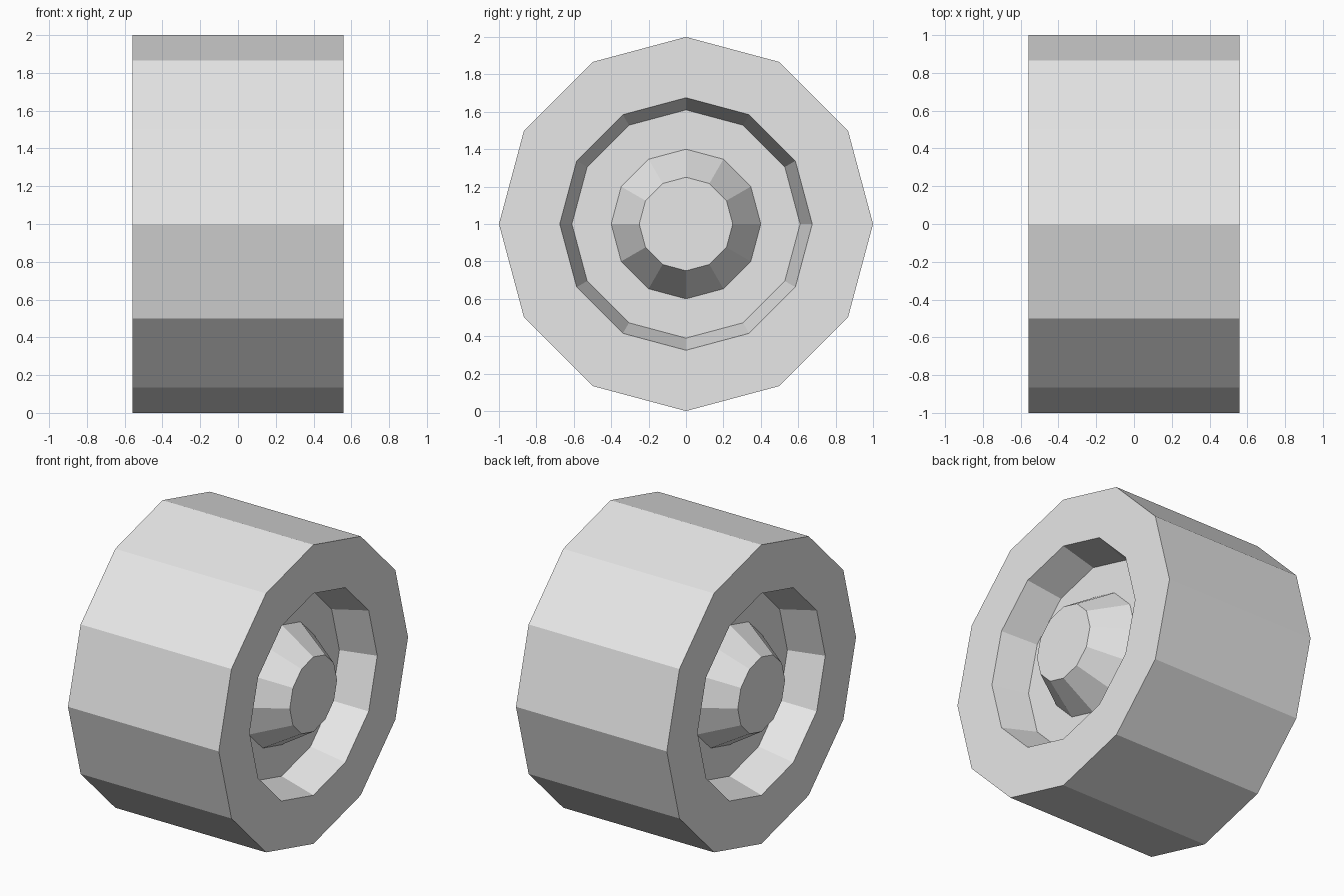
import bpy
import bmesh
from math import sin, cos, tau

SIDES = 12
HALF_WIDTH = 0.558
FLOOR = HALF_WIDTH - 0.235   # axial position of the recessed rim disc

cube = bpy.data.objects.get("Cube")
if cube:
    bpy.data.objects.remove(cube)

grey = bpy.data.materials.new("light_grey")
grey.use_nodes = True
grey.diffuse_color = (0.8, 0.8, 0.8, 1)
grey.node_tree.nodes["Principled BSDF"].inputs["Base Color"].default_value = (0.8, 0.8, 0.8, 1)


def lathe(name, profile, closed=False):
    """Turn (x, radius) points around the wheel axle; a zero radius is capped."""
    bm = bmesh.new()
    rings = []
    for x, r in profile:
        rings.append([bm.verts.new((x, r * sin(tau * i / SIDES), 1 + r * cos(tau * i / SIDES)))
                      for i in range(SIDES)])
    pairs = list(zip(rings, rings[1:]))
    if closed:
        pairs.append((rings[-1], rings[0]))
    for a, b in pairs:
        for i in range(SIDES):
            j = (i + 1) % SIDES
            bm.faces.new((a[i], a[j], b[j], b[i]))
    if not closed:
        bm.faces.new(rings[0])
        bm.faces.new(rings[-1])
    bmesh.ops.recalc_face_normals(bm, faces=bm.faces)
    mesh = bpy.data.meshes.new(name)
    bm.to_mesh(mesh)
    bm.free()
    mesh.materials.append(grey)
    obj = bpy.data.objects.new(name, mesh)
    bpy.context.collection.objects.link(obj)
    return obj


# Tyre: flat tread and sidewalls with a tapered recess on each side
half = [(FLOOR, 0.61), (HALF_WIDTH, 0.675), (HALF_WIDTH, 1.0)]
lathe("tyre", half + [(-x, r) for x, r in reversed(half)], closed=True)

# Wheel centre: recessed disc with a tapered hub on each side
half = [(HALF_WIDTH, 0.25), (FLOOR, 0.4), (FLOOR, 0.61)]
lathe("wheel_disc_and_hubs", half + [(-x, r) for x, r in reversed(half)])
